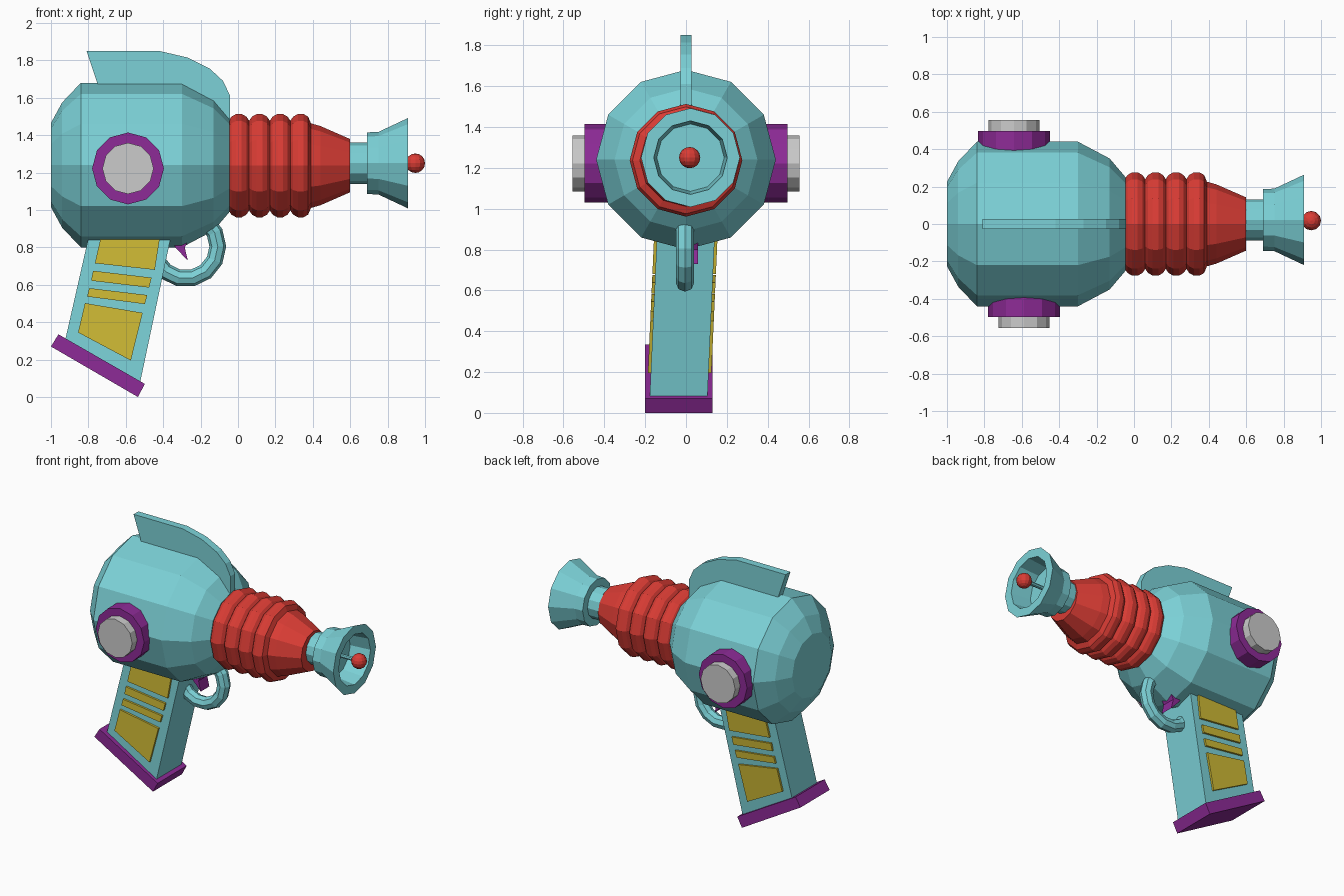
import bpy, bmesh, math
from mathutils import Vector, Matrix

if "Cube" in bpy.data.objects:
    bpy.data.objects.remove(bpy.data.objects["Cube"])


def material(name, rgb):
    m = bpy.data.materials.new(name)
    m.diffuse_color = (*rgb, 1)
    m.use_nodes = True
    m.node_tree.nodes["Principled BSDF"].inputs["Base Color"].default_value = m.diffuse_color
    return m


TEAL = material("teal", (0.20, 0.64, 0.68))
RED = material("red", (0.70, 0.045, 0.035))
PURPLE = material("purple", (0.27, 0.024, 0.31))
YELLOW = material("yellow", (0.62, 0.49, 0.035))
GREY = material("light grey", (0.60, 0.60, 0.60))


def finish(bm, name, mat):
    bmesh.ops.recalc_face_normals(bm, faces=bm.faces)
    me = bpy.data.meshes.new(name)
    bm.to_mesh(me)
    bm.free()
    me.materials.append(mat)
    ob = bpy.data.objects.new(name, me)
    bpy.context.collection.objects.link(ob)
    return ob


def lathe(name, mat, profile, origin=(0, 0, 0), rot=Matrix(), sides=12):
    """Turn (axial, radius) points around the local x axis and cap both ends."""
    bm = bmesh.new()
    rings = []
    for x, r in profile:
        ring = []
        for i in range(sides):
            a = 2 * math.pi * i / sides
            p = rot @ Vector((x, r * math.sin(a), r * math.cos(a)))
            ring.append(bm.verts.new(p + Vector(origin)))
        rings.append(ring)
    for a, b in zip(rings, rings[1:]):
        for i in range(sides):
            j = (i + 1) % sides
            bm.faces.new((a[i], a[j], b[j], b[i]))
    bm.faces.new(rings[0])
    bm.faces.new(rings[-1])
    return finish(bm, name, mat)


def prism(name, mat, outline, y0, y1, lean=lambda z: 0.0):
    """Extrude an (x, z) outline from y0 to y1, with a sideways lean by height."""
    bm = bmesh.new()
    a = [bm.verts.new((x, y0 + lean(z), z)) for x, z in outline]
    b = [bm.verts.new((x, y1 + lean(z), z)) for x, z in outline]
    bm.faces.new(a)
    bm.faces.new(b)
    for i in range(len(a)):
        j = (i + 1) % len(a)
        bm.faces.new((a[i], a[j], b[j], b[i]))
    return finish(bm, name, mat)


# Main body
lathe("body", TEAL, [(-1.0, 0.225), (-0.94, 0.335), (-0.84, 0.44), (-0.30, 0.44),
                     (-0.13, 0.35), (-0.045, 0.25)], (0, 0, 1.24))

# Ribbed barrel: four rounded rings and a taper
ribs = [(-0.08, 0.235)]
for k in range(4):
    s = -0.05 + 0.11 * k
    ribs += [(s, 0.24), (s + 0.015, 0.262), (s + 0.04, 0.276),
             (s + 0.07, 0.276), (s + 0.095, 0.262)]
ribs += [(0.39, 0.226), (0.44, 0.212), (0.60, 0.142)]
lathe("barrel", RED, ribs, (0, 0, 1.237))

# Flared muzzle cup, pin and ball tip
AXIS = (0, 0.022, 1.25)
lathe("muzzle", TEAL, [(0.56, 0.11), (0.69, 0.11), (0.69, 0.165), (0.75, 0.167),
                       (0.91, 0.242), (0.91, 0.18), (0.76, 0.165)], AXIS)
lathe("muzzle_pin", TEAL, [(0.74, 0.014), (0.95, 0.014)], AXIS, sides=8)
bm = bmesh.new()
bmesh.ops.create_uvsphere(bm, u_segments=12, v_segments=8, radius=0.052,
                          matrix=Matrix.Translation((0.948, 0.018, 1.25)))
finish(bm, "ball_tip", RED)

# Top fin
prism("top_fin", TEAL, [(-0.81, 1.85), (-0.42, 1.85), (-0.27, 1.815), (-0.15, 1.755),
                        (-0.08, 1.69), (-0.042, 1.61), (-0.042, 1.47), (-0.15, 1.50),
                        (-0.32, 1.63), (-0.74, 1.64)], -0.027, 0.027)

# Side knobs
for side, label, x in ((-1, "front", -0.588), (1, "back", -0.642)):
    turn = Matrix.Rotation(side * math.pi / 2, 4, 'Z')
    lathe(label + "_knob_ring", PURPLE, [(0.36, 0.192), (0.498, 0.192)], (x, 0, 1.222), turn)
    lathe(label + "_knob_cap", GREY, [(0.45, 0.137), (0.555, 0.137)], (x, 0, 1.222), turn)


# Grip, leaning slightly sideways toward its foot
def lean(z):
    return -0.045 * (0.85 - z)


prism("grip", TEAL, [(-0.765, 1.0), (-0.80, 0.85), (-0.925, 0.30), (-0.525, 0.07),
                     (-0.36, 0.85), (-0.33, 1.0)], -0.143, 0.14, lean)
prism("grip_foot", PURPLE, [(-1.0, 0.27), (-0.96, 0.335), (-0.498, 0.07), (-0.535, 0.0)],
      -0.20, 0.13)

# Yellow plates on both sides of the grip
plates = [
    [(-0.73, 0.87), (-0.415, 0.87), (-0.445, 0.68), (-0.765, 0.715)],
    [(-0.775, 0.675), (-0.462, 0.638), (-0.475, 0.585), (-0.785, 0.622)],
    [(-0.795, 0.582), (-0.485, 0.545), (-0.498, 0.497), (-0.807, 0.537)],
    [(-0.818, 0.502), (-0.51, 0.45), (-0.573, 0.195), (-0.855, 0.345)],
]
for i, outline in enumerate(plates, 1):
    prism(f"front_grip_plate_{i}", YELLOW, outline, -0.157, -0.13, lean)
    prism(f"back_grip_plate_{i}", YELLOW, outline, 0.13, 0.154, lean)

# Trigger guard loop and trigger
bpy.ops.mesh.primitive_torus_add(location=(-0.28, -0.005, 0.805), rotation=(math.pi / 2, 0, 0),
                                 major_radius=0.172, minor_radius=0.045,
                                 major_segments=14, minor_segments=8)
guard = bpy.context.object
guard.name = "trigger_guard"
guard.data.materials.append(TEAL)
prism("trigger", PURPLE, [(-0.37, 0.87), (-0.25, 0.87), (-0.285, 0.80), (-0.268, 0.728),
                          (-0.335, 0.80)], -0.04, 0.058)
